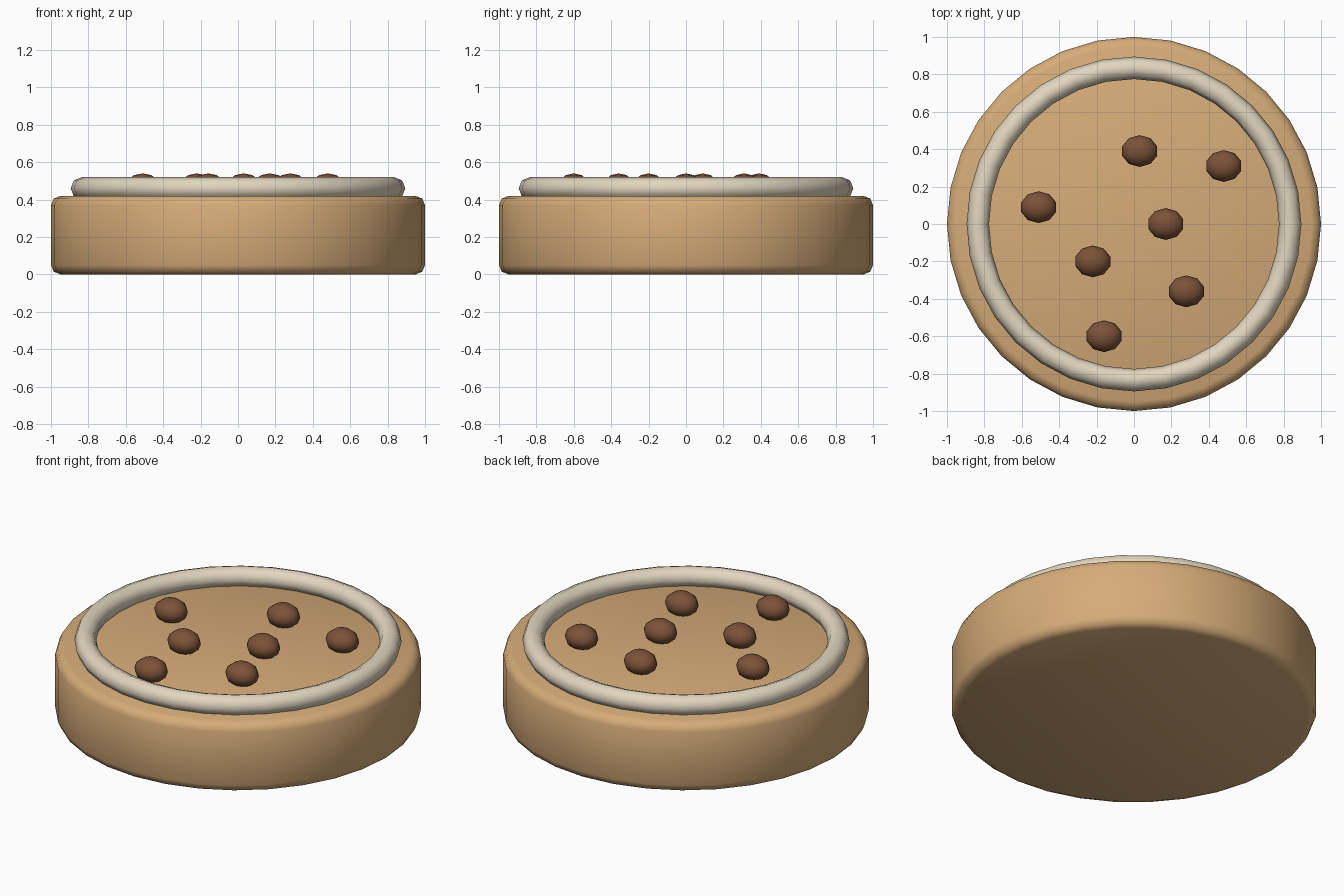
import bpy

cube = bpy.data.objects.get("Cube")
if cube:
    bpy.data.objects.remove(cube, do_unlink=True)


def make_material(name, rgb):
    mat = bpy.data.materials.new(name)
    mat.use_nodes = True
    mat.diffuse_color = (*rgb, 1)
    mat.node_tree.nodes["Principled BSDF"].inputs["Base Color"].default_value = (*rgb, 1)
    return mat


def finish(name, mat):
    obj = bpy.context.object
    obj.name = obj.data.name = name
    obj.data.materials.append(mat)
    bpy.ops.object.shade_smooth()
    return obj


dough = make_material("golden dough", (0.67, 0.41, 0.19))
cream = make_material("cream", (0.75, 0.67, 0.52))
chocolate = make_material("chocolate", (0.20, 0.085, 0.04))

# Thick round base with softened rims
HEIGHT = 0.42
bpy.ops.mesh.primitive_cylinder_add(vertices=32, radius=1, depth=HEIGHT,
                                    location=(0, 0, HEIGHT / 2))
base = finish("dough_base", dough)
bevel = base.modifiers.new("rounded_rims", 'BEVEL')
bevel.width = 0.05
bevel.segments = 2
bevel.limit_method = 'ANGLE'

# Piped ring around the top
bpy.ops.mesh.primitive_torus_add(major_segments=32, minor_segments=8,
                                 major_radius=0.835, minor_radius=0.06,
                                 location=(0, 0, 0.46))
finish("cream_ring", cream)

# Oval chips scattered inside the ring
chips = [(0.03, 0.39), (0.48, 0.31), (-0.51, 0.09), (0.17, 0.0),
         (-0.22, -0.2), (0.28, -0.36), (-0.16, -0.6)]
for i, (x, y) in enumerate(chips, 1):
    bpy.ops.mesh.primitive_uv_sphere_add(segments=10, ring_count=6, radius=1,
                                         location=(x, y, 0.47))
    chip = finish(f"chocolate_chip_{i}", chocolate)
    chip.scale = (0.098, 0.085, 0.07)
